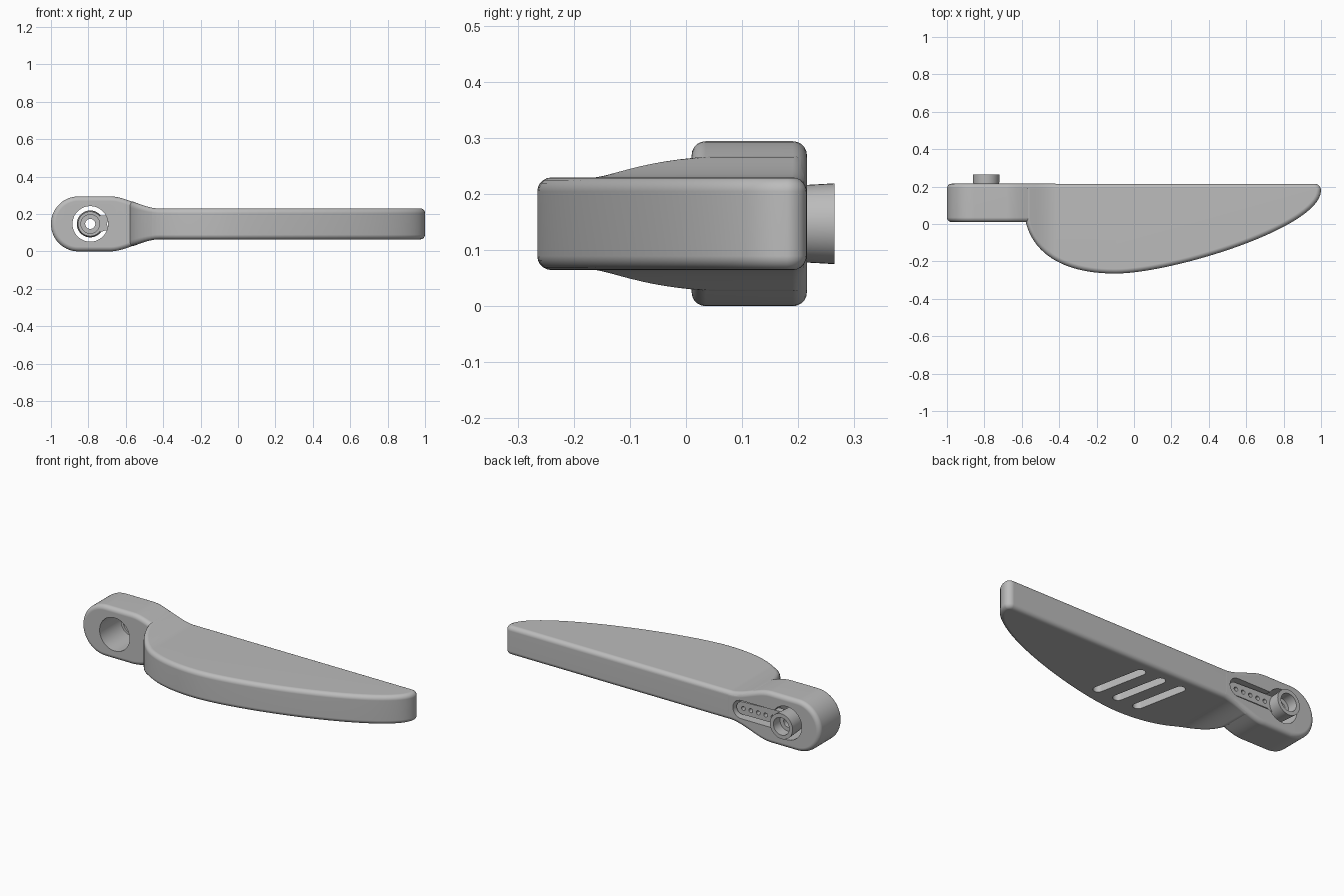
import bpy, bmesh, math
from mathutils import Vector, Matrix
from mathutils.geometry import interpolate_bezier

old = bpy.data.objects.get("Cube")
if old:
    bpy.data.objects.remove(old)

MID, HUB_H, FIN_H, BACK, ROUND = 0.147, 0.147, 0.0825, 0.215, 0.025
BORE_X, FAIR_START, FAIR_END = -0.79, -0.68, -0.42

grey = bpy.data.materials.new("plain grey")
grey.use_nodes = True
grey.diffuse_color = (0.5, 0.5, 0.5, 1)
grey.node_tree.nodes["Principled BSDF"].inputs["Base Color"].default_value = (0.5, 0.5, 0.5, 1)


def half_height(x):
    """Half thickness along the length, easing from hub to fin."""
    t = min(max((x - FAIR_START) / (FAIR_END - FAIR_START), 0), 1)
    return HUB_H + (FIN_H - HUB_H) * t * t * (3 - 2 * t)


def make(name, bm):
    bmesh.ops.recalc_face_normals(bm, faces=bm.faces)
    mesh = bpy.data.meshes.new(name)
    bm.to_mesh(mesh)
    bm.free()
    mesh.materials.append(grey)
    obj = bpy.data.objects.new(name, mesh)
    bpy.context.collection.objects.link(obj)
    return obj


def prism(points, axis, lo, hi, bevel=0):
    """Extrude a 2D outline along y or z, rounding both rims."""
    def place(p, d):
        return (p[0], d, p[1]) if axis == "y" else (p[0], p[1], d)
    bm = bmesh.new()
    low = [bm.verts.new(place(p, lo)) for p in points]
    high = [bm.verts.new(place(p, hi)) for p in points]
    caps = [bm.faces.new(low), bm.faces.new(high[::-1])]
    n = len(points)
    for i in range(n):
        j = (i + 1) % n
        bm.faces.new((low[i], high[i], high[j], low[j]))
    bmesh.ops.recalc_face_normals(bm, faces=bm.faces)
    if bevel:
        edges = [e for f in caps for e in f.edges]
        bmesh.ops.bevel(bm, geom=edges, offset=bevel, segments=5, profile=0.5,
                        affect="EDGES", clamp_overlap=False)
    return bm


def arc(cx, cy, r, start, end, steps):
    angles = [math.radians(start + (end - start) * i / steps) for i in range(steps + 1)]
    return [(cx + r * math.cos(a), cy + r * math.sin(a)) for a in angles]


def capsule(a, b, ra, rb, steps=14):
    """Outline with a round end at each of two points."""
    turn = math.degrees(math.atan2(b[1] - a[1], b[0] - a[0]))
    return (arc(*a, ra, turn + 90, turn + 270, steps)
            + arc(*b, rb, turn - 90, turn + 90, steps))


def boolean(target, tool, operation):
    mod = target.modifiers.new(operation.lower(), "BOOLEAN")
    mod.operation, mod.solver, mod.object = operation, "EXACT", tool
    bpy.context.view_layer.objects.active = target
    bpy.ops.object.modifier_apply(modifier=mod.name)
    bpy.data.objects.remove(tool)


def smooth(obj):
    bpy.ops.object.select_all(action="DESELECT")
    obj.select_set(True)
    bpy.context.view_layer.objects.active = obj
    bpy.ops.object.shade_smooth_by_angle(angle=math.radians(32))
    mod = obj.modifiers.new("weighted normals", "WEIGHTED_NORMAL")
    mod.keep_sharp = True


# Fin: curved leading edge, straight back, thickened towards the hub
def curve(a, b, c, d, n):
    return [p[:2] for p in interpolate_bezier(*[Vector(p).to_3d() for p in (a, b, c, d)], n)]


outline = curve((-0.585, 0.04), (-0.55, -0.17), (-0.36, -0.265), (-0.1, -0.265), 22)
outline += curve((-0.1, -0.265), (0.2, -0.265), (1, -0.02), (1, 0.18), 32)[1:]
outline += arc(0.965, 0.18, 0.035, 0, 90, 6)[1:] + [(-0.585, BACK)]
bm = prism(outline, "z", MID - FIN_H, MID + FIN_H, ROUND)
for i in range(13):
    x = -0.58 + (FAIR_END + 0.58) * i / 12
    bmesh.ops.bisect_plane(bm, geom=bm.verts[:] + bm.edges[:] + bm.faces[:],
                           plane_co=(x, 0, 0), plane_no=(1, 0, 0))
for v in bm.verts:
    v.co.z = MID + (v.co.z - MID) * half_height(v.co.x) / FIN_H
body = make("fin_body", bm)

# Hub: round-ended block whose tail fades into the fin
tail = [FAIR_START + 0.02 * i for i in range(15)]
top = [(x, MID + half_height(x) - 0.002 * min(1, (x - FAIR_START) * 10)) for x in tail]
bottom = [(x, 2 * MID - z) for x, z in top]
profile = arc(-1 + HUB_H, MID, HUB_H, 270, 90, 28) + top + bottom[::-1]
boolean(body, make("hub_block", prism(profile, "y", 0.01, BACK + 0.0005, ROUND)), "UNION")

# Bore through the hub and the slot for the drive arm
bore = arc(BORE_X, MID, 0.095, 0, 360, 48)[:-1]
boolean(body, make("bore_cutter", prism(bore, "y", -0.1, 0.4)), "DIFFERENCE")
slot = capsule((BORE_X, MID), (-0.5, MID), 0.052, 0.052)
boolean(body, make("slot_cutter", prism(slot, "y", 0.16, 0.4)), "DIFFERENCE")

# Three slanted pockets in the underside
for x in (-0.17, -0.04, 0.09):
    pocket = capsule((x + 0.027, -0.14), (x - 0.027, 0.125), 0.027, 0.027)
    boolean(body, make("pocket_cutter", prism(pocket, "z", -0.1, 0.165)), "DIFFERENCE")
smooth(body)

# Drive arm with a row of small holes
arm = make("drive_arm", prism(capsule((-0.705, MID), (-0.495, MID), 0.034, 0.036)[14:]
                              + [(-0.738, MID + 0.045), (-0.738, MID - 0.045)],
                              "y", 0.16, 0.197))
for i in range(5):
    hole = arc(-0.69 + 0.047 * i, MID, 0.012, 0, 360, 16)[:-1]
    boolean(arm, make("hole_cutter", prism(hole, "y", 0, 0.4)), "DIFFERENCE")
smooth(arm)

# Drive boss: turned collar with a web and a central screw hole
section = [(0.027, 0.18), (0.027, 0.205), (0.05, 0.205), (0.05, 0.265),
           (0.072, 0.265), (0.066, 0.16), (0.05, 0.16), (0.05, 0.18)]
bm = bmesh.new()
ring = [bm.verts.new((BORE_X + r, y, MID)) for r, y in section]
edges = [bm.edges.new((ring[i], ring[(i + 1) % len(ring)])) for i in range(len(ring))]
bmesh.ops.spin(bm, geom=ring + edges, cent=(BORE_X, 0, MID), axis=(0, 1, 0),
               angle=math.tau, steps=40, use_merge=True)
bmesh.ops.remove_doubles(bm, verts=bm.verts, dist=0.0001)
smooth(make("drive_boss", bm))
